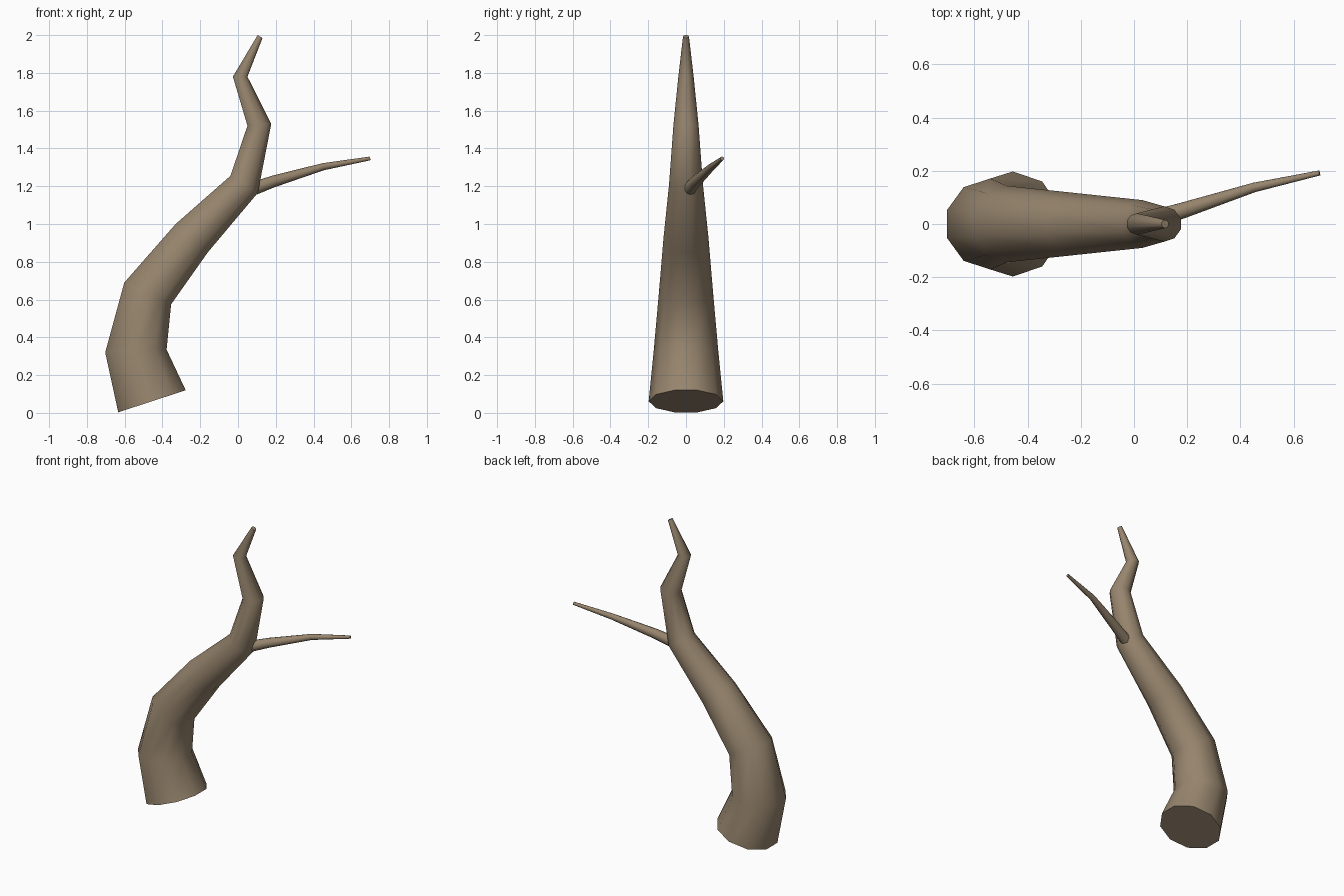
import bpy, bmesh, math
from mathutils import Vector

if "Cube" in bpy.data.objects:
    bpy.data.objects.remove(bpy.data.objects["Cube"])

SIDES = 10
FLAT = math.cos(math.pi / SIDES)

bark = bpy.data.materials.new("brown bark")
bark.use_nodes = True
colour = (0.31, 0.235, 0.155, 1)
bark.diffuse_color = colour
bark.node_tree.nodes["Principled BSDF"].inputs["Base Color"].default_value = colour


def tube(name, rings):
    """Skin a list of (centre, u axis, v axis) rings and cap both ends."""
    bm = bmesh.new()
    loops = []
    for centre, u, v in rings:
        angles = [math.tau * (i + 0.5) / SIDES for i in range(SIDES)]
        loops.append([bm.verts.new(centre + u * math.cos(a) + v * math.sin(a)) for a in angles])
    for low, high in zip(loops, loops[1:]):
        for i in range(SIDES):
            j = (i + 1) % SIDES
            bm.faces.new((low[i], low[j], high[j], high[i]))
    bm.faces.new(loops[0][::-1])
    bm.faces.new(loops[-1])
    bmesh.ops.recalc_face_normals(bm, faces=bm.faces)
    mesh = bpy.data.meshes.new(name)
    bm.to_mesh(mesh)
    bm.free()
    mesh.materials.append(bark)
    obj = bpy.data.objects.new(name, mesh)
    bpy.context.collection.objects.link(obj)
    bpy.ops.object.select_all(action="DESELECT")
    obj.select_set(True)
    bpy.context.view_layer.objects.active = obj
    bpy.ops.object.shade_smooth_by_angle(angle=math.radians(60))


# Crooked trunk: outline on the left and right of each bend, as (x, z)
outline = [
    ((-0.634, 0.003), (-0.277, 0.12)),
    ((-0.703, 0.32), (-0.378, 0.335)),
    ((-0.602, 0.69), (-0.354, 0.575)),
    ((-0.33, 1.0), (-0.16, 0.85)),
    ((-0.04, 1.255), (0.105, 1.165)),
    ((0.05, 1.52), (0.176, 1.53)),
    ((-0.027, 1.78), (0.05, 1.78)),
    ((0.104, 2.0), (0.13, 1.985)),
]
rings = []
for (lx, lz), (rx, rz) in outline:
    left, right = Vector((lx, 0, lz)), Vector((rx, 0, rz))
    u = (right - left) / 2 / FLAT
    rings.append(((left + right) / 2, u, Vector((0, u.length, 0))))
tube("trunk", rings)

# Thin side branch: path points with radius
path = [
    (Vector((0.05, 0.01, 1.176)), 0.037),
    (Vector((0.19, 0.053, 1.226)), 0.031),
    (Vector((0.45, 0.137, 1.303)), 0.019),
    (Vector((0.698, 0.192, 1.347)), 0.01),
]
rings = []
for i, (point, radius) in enumerate(path):
    along = path[min(i + 1, len(path) - 1)][0] - path[max(i - 1, 0)][0]
    side = along.cross(Vector((0, 0, 1))).normalized()
    rings.append((point, side * radius, side.cross(along).normalized() * radius))
tube("side_branch", rings)
